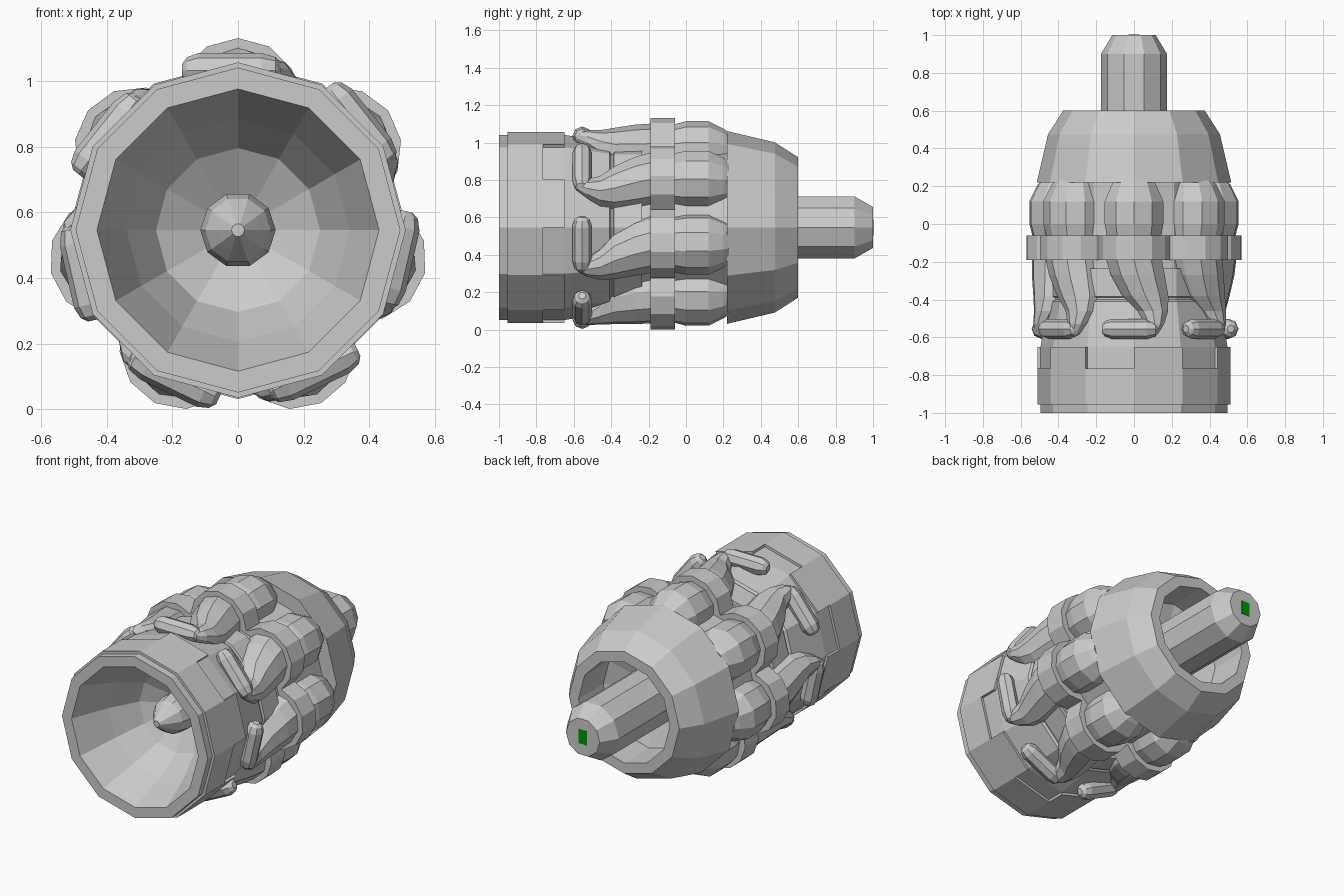
import bpy, bmesh
from math import sin, cos, pi

if "Cube" in bpy.data.objects:
    bpy.data.objects.remove(bpy.data.objects["Cube"])

CZ = 0.546          # height of the main axis
PODS = 7


def loft(name, rings, caps=True, closed=False):
    """Skin a list of equal-length point rings into a flat-shaded mesh."""
    bm = bmesh.new()
    vr = [[bm.verts.new(p) for p in ring] for ring in rings]
    n = len(vr[0])
    pairs = list(zip(vr, vr[1:])) + ([(vr[-1], vr[0])] if closed else [])
    for a, b in pairs:
        for i in range(n):
            j = (i + 1) % n
            bm.faces.new((a[i], a[j], b[j], b[i]))
    if caps and not closed:
        bm.faces.new(vr[0][::-1])
        bm.faces.new(vr[-1])
    bmesh.ops.recalc_face_normals(bm, faces=bm.faces)
    me = bpy.data.meshes.new(name)
    bm.to_mesh(me)
    bm.free()
    ob = bpy.data.objects.new(name, me)
    bpy.context.collection.objects.link(ob)
    return ob


def lathe(name, profile, n, phase=0.0):
    """Revolve (radius, y) points about the main axis."""
    return loft(name, [[(r * sin(phase + 2 * pi * i / n), y, CZ + r * cos(phase + 2 * pi * i / n))
                        for i in range(n)] for r, y in profile])


def place(a, t, y, R):
    """Sideways offset t, depth y, radial distance R, at angle a clockwise from the top."""
    return (t * cos(a) + R * sin(a), y, CZ + R * cos(a) - t * sin(a))


# Main body: front bowl, outer shell, rear cone and rear opening
lathe("body_shell", [
    (0.08, -0.50), (0.25, -0.60), (0.34, -0.77), (0.43, -1.0), (0.495, -1.0), (0.495, -0.65),
    (0.455, -0.41), (0.44, -0.40), (0.44, -0.39), (0.452, -0.385), (0.45, -0.235), (0.425, -0.235),
    (0.425, 0.22), (0.515, 0.22), (0.455, 0.475), (0.375, 0.60), (0.31, 0.60),
    (0.31, 0.36), (0.15, 0.30)], 12)

# Spike in the front bowl
lathe("front_spike", [(0.02, -0.79), (0.065, -0.73), (0.10, -0.68), (0.115, -0.61), (0.115, -0.48)],
      10, pi / 10)

# Rear shaft with chamfered tip
lathe("rear_shaft", [(0.175, 0.25), (0.175, 0.90), (0.115, 1.0)], 10, pi / 10)

# Front collar with alternating long and short facets
for i in range(12):
    a0, a1 = 2 * pi * i / 12, 2 * pi * (i + 1) / 12
    end = -0.65 if i % 2 == 0 else -0.765
    corners = [(0.48, -0.955), (0.511, -0.955), (0.511, end), (0.48, end)]
    loft(f"collar_facet_{i}", [[place(a, 0, y, r) for r, y in corners] for a in (a0, a1)])

# Seven pods: (t, y, R, radius) along the bent tube
TUBE = [(0, 0.23, 0.395, 0.11), (0, 0.205, 0.40, 0.125), (0, 0.12, 0.405, 0.163),
        (0, 0.0, 0.405, 0.163), (0, -0.06, 0.40, 0.152), (0, -0.19, 0.40, 0.155),
        (0.02, -0.27, 0.40, 0.15), (0.06, -0.38, 0.405, 0.128), (0.10, -0.46, 0.435, 0.085),
        (0.11, -0.53, 0.47, 0.052), (0.10, -0.58, 0.485, 0.03)]
CAPSULE = [(-0.17, 0.02), (-0.155, 0.04), (-0.12, 0.053), (0.07, 0.053), (0.115, 0.04), (0.13, 0.02)]

for k in range(PODS):
    a = 2 * pi * k / PODS
    # bulging tube that bends sideways toward the front
    loft(f"pod_tube_{k}", [[place(a, t + r * sin(2 * pi * i / 10), y, R + r * cos(2 * pi * i / 10))
                            for i in range(10)] for t, y, R, r in TUBE])
    # clamp ring around the tube
    loft(f"pod_clamp_{k}", [[place(a, 0.19 * sin(2 * pi * i / 12), y, 0.395 + 0.19 * cos(2 * pi * i / 12))
                             for i in range(12)] for y in (-0.19, -0.06)])
    # crosswise capsule at the end of the tube
    loft(f"pod_capsule_{k}", [[place(a, t, -0.555 + r * sin(2 * pi * i / 8), 0.487 + r * cos(2 * pi * i / 8))
                               for i in range(8)] for t, r in CAPSULE])

# Green marker on the shaft tip
marker = loft("tip_marker", [[(sx * 0.028, y, CZ + sz * 0.043)
                              for sx, sz in ((-1, -1), (1, -1), (1, 1), (-1, 1))] for y in (0.99, 1.002)])
mat = bpy.data.materials.new("marker_green")
mat.diffuse_color = (0.0, 0.3, 0.0, 1)
mat.use_nodes = True
mat.node_tree.nodes["Principled BSDF"].inputs["Base Color"].default_value = mat.diffuse_color
marker.data.materials.append(mat)
